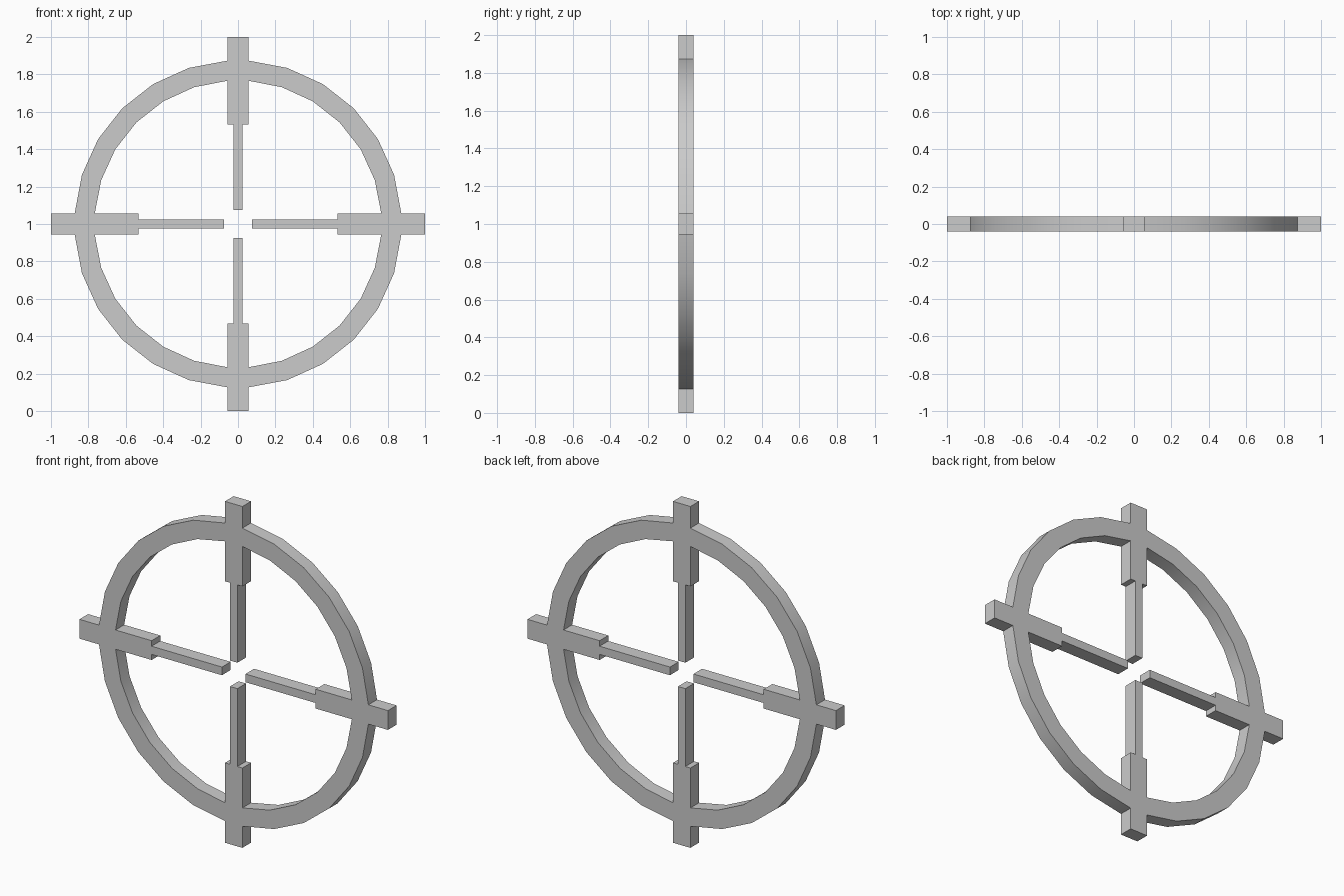
import bpy, bmesh, math

if "Cube" in bpy.data.objects:
    bpy.data.objects.remove(bpy.data.objects["Cube"])

R_OUT, R_IN = 0.875, 0.768     # ring radii
W, T = 0.0565, 0.024           # half widths of thick and thin bar
STEP, GAP = 0.532, 0.076       # inner ends of thick and thin bar
DEPTH, CENTRE, SEGS = 0.08, 1.0, 6


def arc(radius):
    """Points of one quarter of the ring, from the top arm to the right arm."""
    a0 = math.asin(W / radius)
    da = (math.pi / 2 - 2 * a0) / SEGS
    return [(radius * math.sin(a0 + i * da), radius * math.cos(a0 + i * da))
            for i in range(SEGS + 1)]


outer, inner = arc(R_OUT), arc(R_IN)

# Stepped arm: right half outline, mirrored to the left
half = [(W, 1.0), outer[0], inner[0], (W, STEP), (T, STEP), (T, GAP)]
arm = half + [(-x, z) for x, z in reversed(half)]

# Ring quarter between two arms
quads = [(outer[i], outer[i + 1], inner[i + 1], inner[i]) for i in range(SEGS)]

# Repeat arm and ring quarter four times
bm = bmesh.new()
for k in range(4):
    c, s = math.cos(k * math.pi / 2), math.sin(k * math.pi / 2)
    for poly in [arm] + quads:
        bm.faces.new([bm.verts.new((c * x + s * z, -DEPTH / 2, c * z - s * x + CENTRE))
                      for x, z in poly])
bmesh.ops.remove_doubles(bm, verts=bm.verts[:], dist=1e-4)

# Give the flat shape its depth, keeping the front faces
ext = bmesh.ops.extrude_face_region(bm, geom=bm.faces[:], use_keep_orig=True)
verts = [g for g in ext["geom"] if isinstance(g, bmesh.types.BMVert)]
bmesh.ops.translate(bm, verts=verts, vec=(0, DEPTH, 0))
bmesh.ops.recalc_face_normals(bm, faces=bm.faces[:])

mesh = bpy.data.meshes.new("crosshair_ring")
bm.to_mesh(mesh)
bm.free()
obj = bpy.data.objects.new("crosshair_ring", mesh)
bpy.context.collection.objects.link(obj)

# Smooth ring walls, sharp corners
bpy.context.view_layer.objects.active = obj
obj.select_set(True)
bpy.ops.object.shade_smooth_by_angle(angle=math.radians(30))
